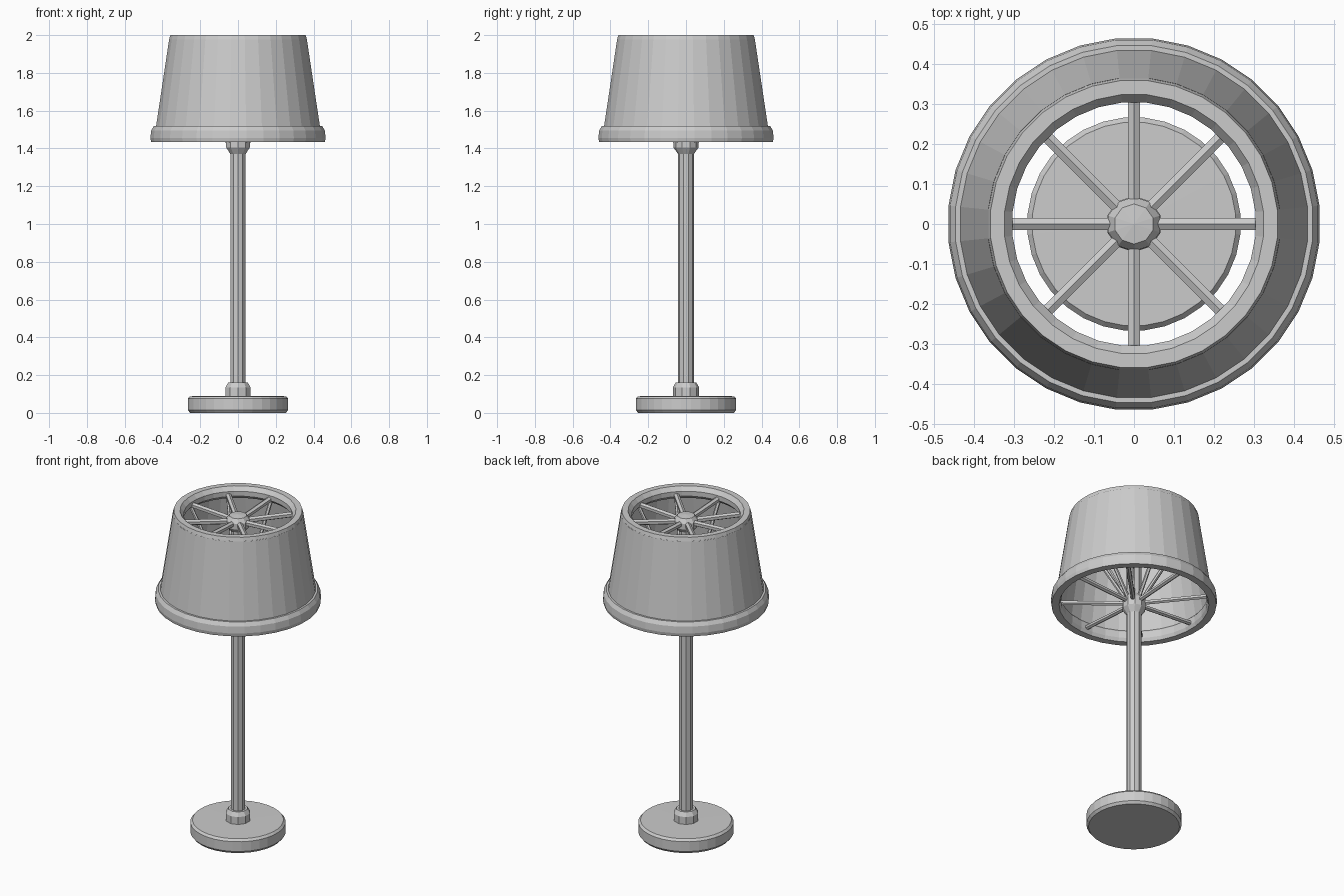
import bpy, math
from mathutils import Vector

if "Cube" in bpy.data.objects:
    bpy.data.objects.remove(bpy.data.objects["Cube"])


def lathe(name, profile, sides, closed=False):
    """Revolve (radius, z) points around z; radius 0 becomes a single pole vertex."""
    verts, rings, faces = [], [], []
    for r, z in profile:
        start = len(verts)
        if r == 0:
            verts.append((0, 0, z))
            rings.append([start] * sides)
        else:
            for i in range(sides):
                a = 2 * math.pi * (i + 0.5) / sides
                verts.append((r * math.cos(a), r * math.sin(a), z))
            rings.append(list(range(start, start + sides)))
    pairs = list(zip(rings, rings[1:]))
    if closed:
        pairs.append((rings[-1], rings[0]))
    for low, high in pairs:
        for i in range(sides):
            j = (i + 1) % sides
            quad = [low[i], low[j], high[j], high[i]]
            faces.append(list(dict.fromkeys(quad)))
    mesh = bpy.data.meshes.new(name)
    mesh.from_pydata(verts, [], faces)
    obj = bpy.data.objects.new(name, mesh)
    bpy.context.collection.objects.link(obj)
    return obj


def bar(name, start, end, radius):
    """Six-sided rod between two points."""
    a, b = Vector(start), Vector(end)
    bpy.ops.mesh.primitive_cylinder_add(vertices=6, radius=radius, depth=(b - a).length,
                                        location=(a + b) / 2)
    obj = bpy.context.object
    obj.name = name
    obj.rotation_euler = (b - a).to_track_quat('Z', 'Y').to_euler()
    return obj


# Weighted disc base
lathe("base", [(0, 0), (0.255, 0), (0.267, 0.015), (0.267, 0.075), (0.255, 0.088), (0, 0.09)], 32)

# Collar where the pole meets the base
lathe("base_collar", [(0, 0.08), (0.07, 0.08), (0.07, 0.135), (0.055, 0.16), (0, 0.16)], 10)

# Pole, running up inside the shade
lathe("pole", [(0, 0.1), (0.042, 0.1), (0.042, 1.92), (0, 1.92)], 10)

# Hubs carrying the spokes
lathe("lower_hub", [(0, 1.37), (0.042, 1.37), (0.066, 1.405), (0.066, 1.46),
                    (0.045, 1.49), (0, 1.49)], 10)
lathe("upper_hub", [(0, 1.885), (0.05, 1.885), (0.068, 1.91), (0.068, 1.945),
                    (0.05, 1.97), (0, 1.975)], 10)

# Tapered fabric shade: outer and inner wall
lathe("shade", [(0.440, 1.49), (0.366, 1.98), (0.344, 1.98), (0.418, 1.49)], 32, closed=True)

# Rolled rings at the top and bottom of the shade
lathe("top_rim", [(0.367, 1.975), (0.360, 2.0), (0.325, 2.0), (0.305, 1.975),
                  (0.305, 1.945), (0.325, 1.925), (0.350, 1.93)], 32, closed=True)
lathe("bottom_rim", [(0.462, 1.435), (0.466, 1.455), (0.462, 1.495), (0.448, 1.518),
                     (0.425, 1.518), (0.410, 1.495), (0.410, 1.455), (0.420, 1.435)],
      32, closed=True)

# Eight spokes per ring, with thin braces from the lower hub to the top ring
for i in range(8):
    a = i * math.pi / 4
    c, s = math.cos(a), math.sin(a)
    bar(f"upper_spoke_{i}", (0.04 * c, 0.04 * s, 1.935), (0.32 * c, 0.32 * s, 1.95), 0.017)
    bar(f"lower_spoke_{i}", (0.04 * c, 0.04 * s, 1.445), (0.43 * c, 0.43 * s, 1.47), 0.014)
    bar(f"brace_{i}", (0.04 * c, 0.04 * s, 1.46), (0.325 * c, 0.325 * s, 1.94), 0.011)
